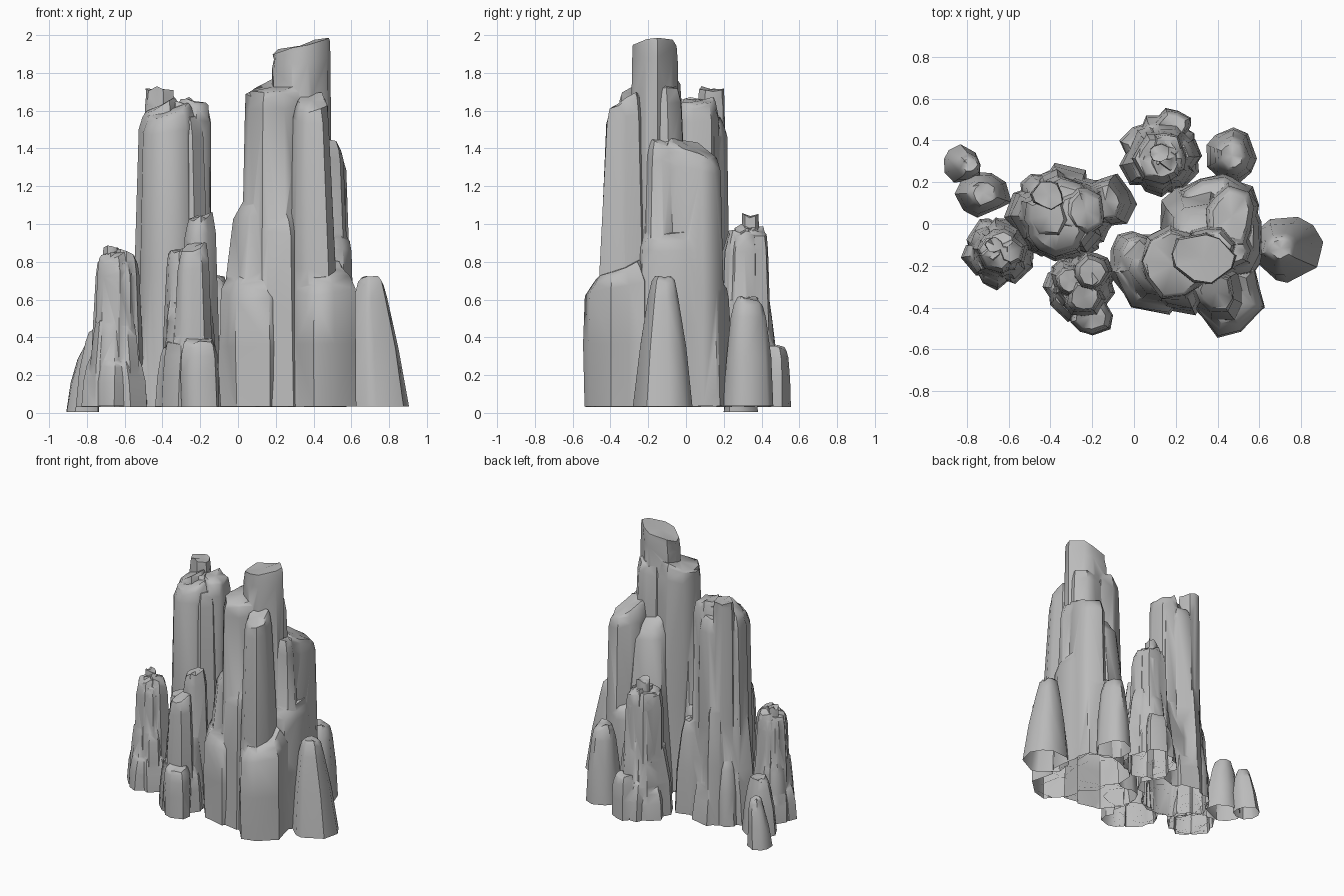
import bpy
import bmesh
import math
import random
from mathutils import Vector

cube = bpy.data.objects.get("Cube")
if cube:
    bpy.data.objects.remove(cube, do_unlink=True)

rng = random.Random(7)
GROUND = 0.03
parts = []

stone = bpy.data.materials.new("grey stone")
stone.use_nodes = True
grey = (0.5, 0.5, 0.5, 1)
stone.diffuse_color = grey
stone.node_tree.nodes["Principled BSDF"].inputs["Base Color"].default_value = grey


def column(x, y, rx, ry, top, taper=0.85, lean=(0, 0), slope=(0, 0),
           sides=9, tip=0.75, base=GROUND):
    """A weathered stone column with a broken, sloping crown."""
    bm = bmesh.new()
    base += rng.uniform(0, 0.006)
    turn = rng.uniform(0, math.tau)
    angles = [turn + (i + rng.uniform(-0.3, 0.3)) * math.tau / sides for i in range(sides)]
    bulges = [rng.uniform(0.86, 1.08) for _ in range(sides)]
    height = top - base
    bevel = min(0.1, height * 0.2)
    # Each level: height, width factor, share of the lean, crown influence
    levels = [(base, 1, 0, 0),
              (base + height * 0.45, (1 + taper) / 2 + 0.03, 0.4, 0),
              (top - bevel, taper, 0.9, 0.6),
              (top - bevel * 0.25, taper * (1 + tip) / 2, 1, 1),
              (top, taper * tip, 1, 1)]
    rings = []
    for z, width, shift, crown in levels:
        ring = []
        for a, b in zip(angles, bulges):
            wobble = b + rng.uniform(-0.04, 0.04)
            px = math.cos(a) * rx * width * wobble
            py = math.sin(a) * ry * width * wobble
            dz = crown * (px * slope[0] + py * slope[1] + rng.uniform(-0.02, 0.01))
            ring.append(bm.verts.new((x + px + lean[0] * shift, y + py + lean[1] * shift, z + dz)))
        rings.append(ring)
    for low, high in zip(rings, rings[1:]):
        for i in range(sides):
            j = (i + 1) % sides
            bm.faces.new((low[i], low[j], high[j], high[i]))
    bm.faces.new(rings[0][::-1])
    # Crown fan
    peak = bm.verts.new(sum((v.co for v in rings[-1]), Vector()) / sides)
    for i in range(sides):
        bm.faces.new((rings[-1][i], rings[-1][(i + 1) % sides], peak))
    bmesh.ops.triangulate(bm, faces=bm.faces[:])
    mesh = bpy.data.meshes.new("column")
    bm.to_mesh(mesh)
    bm.free()
    mesh.materials.append(stone)
    obj = bpy.data.objects.new("column", mesh)
    bpy.context.collection.objects.link(obj)
    parts.append(obj)


def tier(x, y, rx, ry, top, count, thick, vary=0.05, taper=0.85):
    """A ring of columns leaning inward, filling an elliptical footprint."""
    turn = rng.uniform(0, math.tau)
    for i in range(count):
        a = turn + (i + rng.uniform(-0.2, 0.2)) * math.tau / count
        c, s = math.cos(a), math.sin(a)
        r = thick * rng.uniform(0.9, 1.12)
        column(x + c * (rx - r), y + s * (ry - r), r, r, top + rng.uniform(-vary, vary),
               taper, (-c * thick * 0.25, -s * thick * 0.25), (-c * 0.4, -s * 0.4), sides=7)


def fuse(name):
    """Merge the gathered columns into one hollow, open-bottomed skin."""
    body = parts[0]
    body.name = body.data.name = name
    bpy.context.view_layer.objects.active = body
    for other in parts[1:]:
        union = body.modifiers.new("union", "BOOLEAN")
        union.operation = "UNION"
        union.solver = "EXACT"
        union.object = other
        bpy.ops.object.modifier_apply(modifier=union.name)
        bpy.data.objects.remove(other, do_unlink=True)
    parts.clear()
    bm = bmesh.new()
    bm.from_mesh(body.data)
    floor = [f for f in bm.faces if f.normal.z < -0.9 and f.calc_center_median().z < GROUND + 0.02]
    bmesh.ops.delete(bm, geom=floor, context="FACES")
    bm.to_mesh(body.data)
    bm.free()
    body.select_set(True)


bpy.ops.object.select_all(action="DESELECT")

# Great peak: summit and its pillars
column(0.33, -0.16, 0.18, 0.13, 1.95, 0.93, slope=(0.26, 0), tip=0.96)
column(0.19, -0.19, 0.19, 0.21, 1.73, 0.9, slope=(0.15, 0.2), tip=0.85)
column(0.35, -0.1, 0.17, 0.15, 1.74, 0.75, lean=(0, -0.03))
column(0.41, -0.35, 0.15, 0.16, 1.66, 0.66, lean=(-0.02, 0.02), slope=(0.1, 0.5))
# Great peak: shoulders
column(0.1, -0.21, 0.22, 0.2, 1.17, 0.66, lean=(0.03, 0), slope=(0.4, 0.2), tip=0.6)
column(0.22, -0.27, 0.16, 0.17, 1.1, 0.8, slope=(0.1, 0.6), tip=0.6)
column(0.45, -0.13, 0.15, 0.13, 1.46, 0.75, slope=(-0.4, 0))
column(0.47, 0.04, 0.15, 0.19, 1.41, 0.82, slope=(-0.3, -0.4))
column(0.32, 0.02, 0.22, 0.19, 1.35, 0.68, lean=(0, -0.06), slope=(0, -0.7), tip=0.6)
# Great peak: buttresses
column(0.45, -0.35, 0.17, 0.18, 0.77, 0.97, slope=(0, 0.4), tip=0.7)
column(0.1, -0.26, 0.19, 0.17, 0.74, 0.97, slope=(0, 0.4), tip=0.7)
column(0.48, -0.05, 0.16, 0.23, 0.98, 0.88, slope=(-0.3, 0))
column(0.39, 0.09, 0.2, 0.15, 0.74, 0.9, slope=(0, -0.4))
column(-0.01, -0.16, 0.12, 0.13, 0.72, 0.8, lean=(0.03, 0), slope=(0.3, 0))
fuse("great_peak")

# Free-standing spires
column(0.73, -0.12, 0.17, 0.16, 0.72, 0.52, lean=(-0.03, 0), tip=0.55)
fuse("east_spire")
column(0.47, 0.33, 0.13, 0.13, 0.61, 0.7, tip=0.6)
fuse("back_spire")
column(-0.72, 0.15, 0.13, 0.12, 0.46, 0.65, tip=0.55)
fuse("west_spire")
column(-0.82, 0.28, 0.09, 0.1, 0.35, 0.65, lean=(0.03, 0), tip=0.5, base=0)
fuse("outer_west_spire")

# Tall west tower
column(-0.34, 0.05, 0.18, 0.17, 1.57, 0.95)
column(-0.37, -0.02, 0.17, 0.15, 1.61, 0.88, slope=(0.25, 0.3))
tier(-0.34, 0.04, 0.23, 0.21, 1.6, 5, 0.12, 0.05, 0.92)
column(-0.41, 0.14, 0.085, 0.08, 1.72, 0.9, tip=0.95)
column(-0.23, 0.06, 0.1, 0.13, 1.66, 0.95, slope=(-0.2, 0))
tier(-0.35, 0.04, 0.25, 0.23, 0.99, 6, 0.14, 0.06, 0.9)
tier(-0.35, 0.05, 0.27, 0.24, 0.5, 7, 0.13, 0.1, 0.9)
column(-0.11, 0.11, 0.12, 0.13, 0.74, 0.78, lean=(-0.03, 0), slope=(-0.4, 0))
fuse("tall_west_tower")

# Back tower
column(0.12, 0.32, 0.13, 0.13, 0.96, 0.95)
tier(0.13, 0.33, 0.15, 0.15, 0.98, 5, 0.08, 0.03, 0.93)
column(0.12, 0.34, 0.055, 0.055, 1.05, 0.9, tip=0.95)
tier(0.13, 0.32, 0.2, 0.19, 0.6, 6, 0.11, 0.04, 0.9)
tier(0.13, 0.33, 0.21, 0.2, 0.33, 6, 0.11, 0.04, 0.95)
column(0.18, 0.46, 0.1, 0.09, 0.35, 0.9)
fuse("back_tower")

# Front tower
column(-0.2, -0.23, 0.1, 0.1, 1.04, 0.8, slope=(0.3, 0))
column(-0.24, -0.35, 0.11, 0.11, 0.88, 0.75, slope=(0.5, 0.3))
column(-0.31, -0.27, 0.09, 0.1, 0.86, 0.75)
tier(-0.26, -0.29, 0.17, 0.15, 0.62, 5, 0.095, 0.08, 0.88)
tier(-0.27, -0.31, 0.18, 0.17, 0.4, 6, 0.1, 0.05, 0.93)
column(-0.21, -0.44, 0.11, 0.1, 0.39, 0.93, slope=(0, 0.3))
fuse("front_tower")

# Small west tower
column(-0.64, -0.13, 0.11, 0.11, 0.82, 0.95)
tier(-0.64, -0.13, 0.145, 0.14, 0.83, 5, 0.08, 0.02, 0.93)
column(-0.67, -0.1, 0.05, 0.045, 0.88, 0.9, tip=0.95)
tier(-0.65, -0.13, 0.165, 0.16, 0.51, 6, 0.09, 0.03, 0.92)
tier(-0.65, -0.14, 0.18, 0.18, 0.3, 6, 0.1, 0.05, 0.92)
fuse("small_west_tower")

# Soft shading with crisp ridges
bpy.ops.object.shade_smooth_by_angle(angle=math.radians(48))
